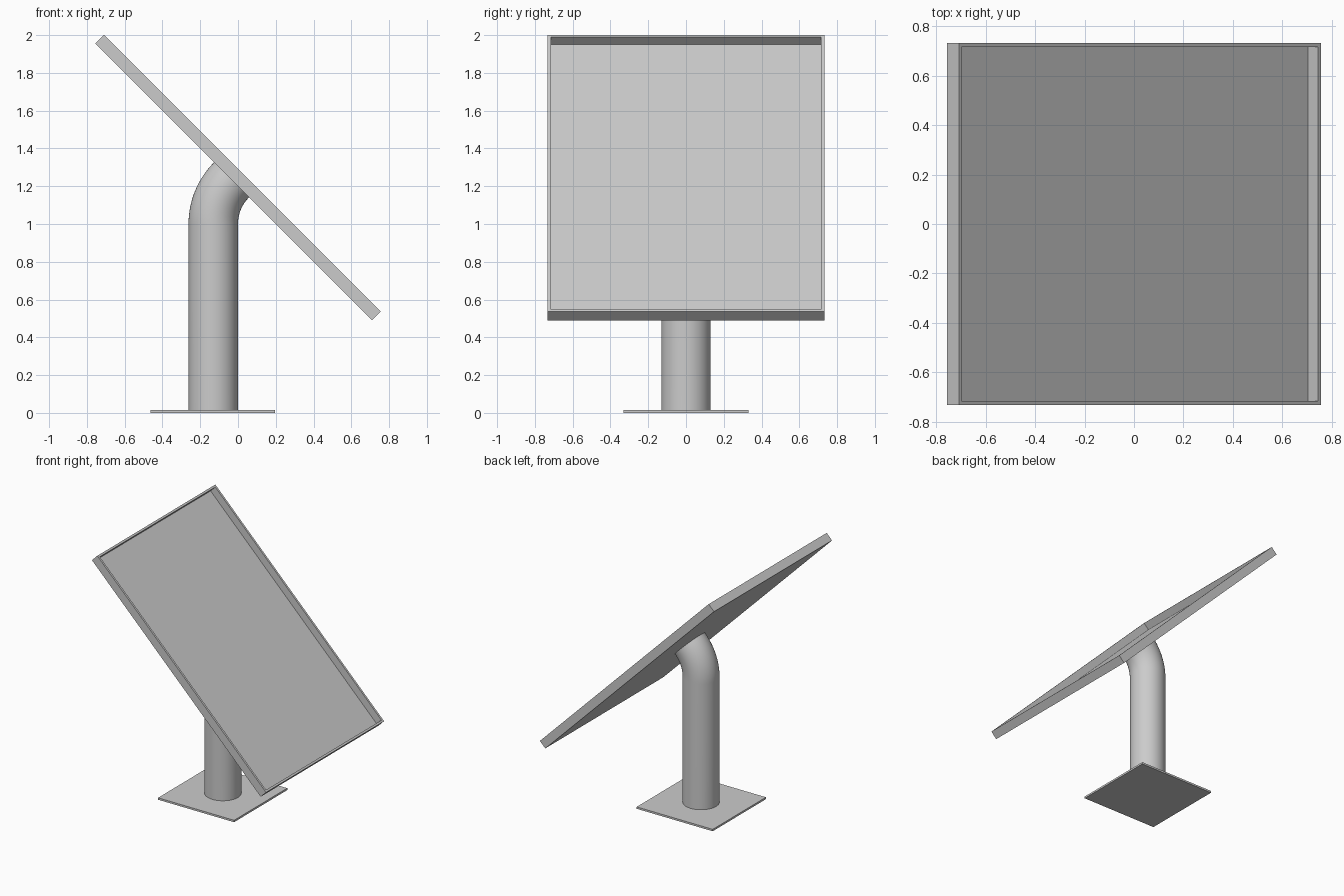
import bpy, bmesh, math
from mathutils import Matrix, Vector

if "Cube" in bpy.data.objects:
    bpy.data.objects.remove(bpy.data.objects["Cube"])

PIPE_X, PIPE_R, BEND_R, BEND_Z = -0.131, 0.131, 0.331, 1.0


def finish(bm, name, smooth=False):
    bmesh.ops.recalc_face_normals(bm, faces=bm.faces)
    mesh = bpy.data.meshes.new(name)
    bm.to_mesh(mesh)
    bm.free()
    ob = bpy.data.objects.new(name, mesh)
    bpy.context.collection.objects.link(ob)
    if smooth:
        bpy.context.view_layer.objects.active = ob
        ob.select_set(True)
        bpy.ops.object.shade_smooth_by_angle(angle=math.radians(35))
        ob.select_set(False)
    return ob


def cube(bm, size, loc):
    m = Matrix.Translation(loc) @ Matrix.Diagonal((*size, 1))
    return bmesh.ops.create_cube(bm, size=1, matrix=m)["verts"]


# Square base plate
bm = bmesh.new()
cube(bm, (0.66, 0.66, 0.015), (PIPE_X - 0.002, 0, 0.0075))
finish(bm, "base_plate")

# Post: round section swept straight up, then through a 45 degree bend
bm = bmesh.new()
sides, steps = 48, 16
stations = [(PIPE_X, 0.0, 0.0)]
for i in range(steps + 1):
    a = math.radians(45) * i / steps
    stations.append((PIPE_X + BEND_R * (1 - math.cos(a)),
                     BEND_Z + BEND_R * math.sin(a), a))
rings = []
for x, z, a in stations:
    m = Matrix.Translation((x, 0, z)) @ Matrix.Rotation(a, 4, 'Y')
    ring = []
    for k in range(sides):
        t = math.tau * k / sides
        ring.append(bm.verts.new(m @ Vector((PIPE_R * math.cos(t), PIPE_R * math.sin(t), 0))))
    rings.append(ring)
for lo, hi in zip(rings, rings[1:]):
    for k in range(sides):
        n = (k + 1) % sides
        bm.faces.new((lo[k], lo[n], hi[n], hi[k]))
bm.faces.new(rings[0])
bm.faces.new(rings[-1])
finish(bm, "bent_post", smooth=True)

# Tilted tray: slab with a thin raised rim around a recessed panel
LENGTH, WIDTH, THICK, RIM, DEPTH = 2.072, 1.464, 0.066, 0.022, 0.058
bm = bmesh.new()
cube(bm, (LENGTH, WIDTH, THICK), (0, 0, 0))
top = max(bm.faces, key=lambda f: f.calc_center_median().z)
bmesh.ops.inset_region(bm, faces=[top], thickness=RIM)
for v in top.verts:  # the side rims are a little thinner
    v.co.y = math.copysign(WIDTH / 2 - 0.016, v.co.y)
floor = bmesh.ops.extrude_face_region(bm, geom=[top])["geom"]
bmesh.ops.delete(bm, geom=[top], context='FACES_ONLY')
bmesh.ops.translate(bm, vec=(0, 0, -DEPTH),
                    verts=[g for g in floor if isinstance(g, bmesh.types.BMVert)])
bm.transform(Matrix.Translation((0, 0, 1.246)) @ Matrix.Rotation(math.radians(45), 4, 'Y'))
finish(bm, "tilted_panel")
